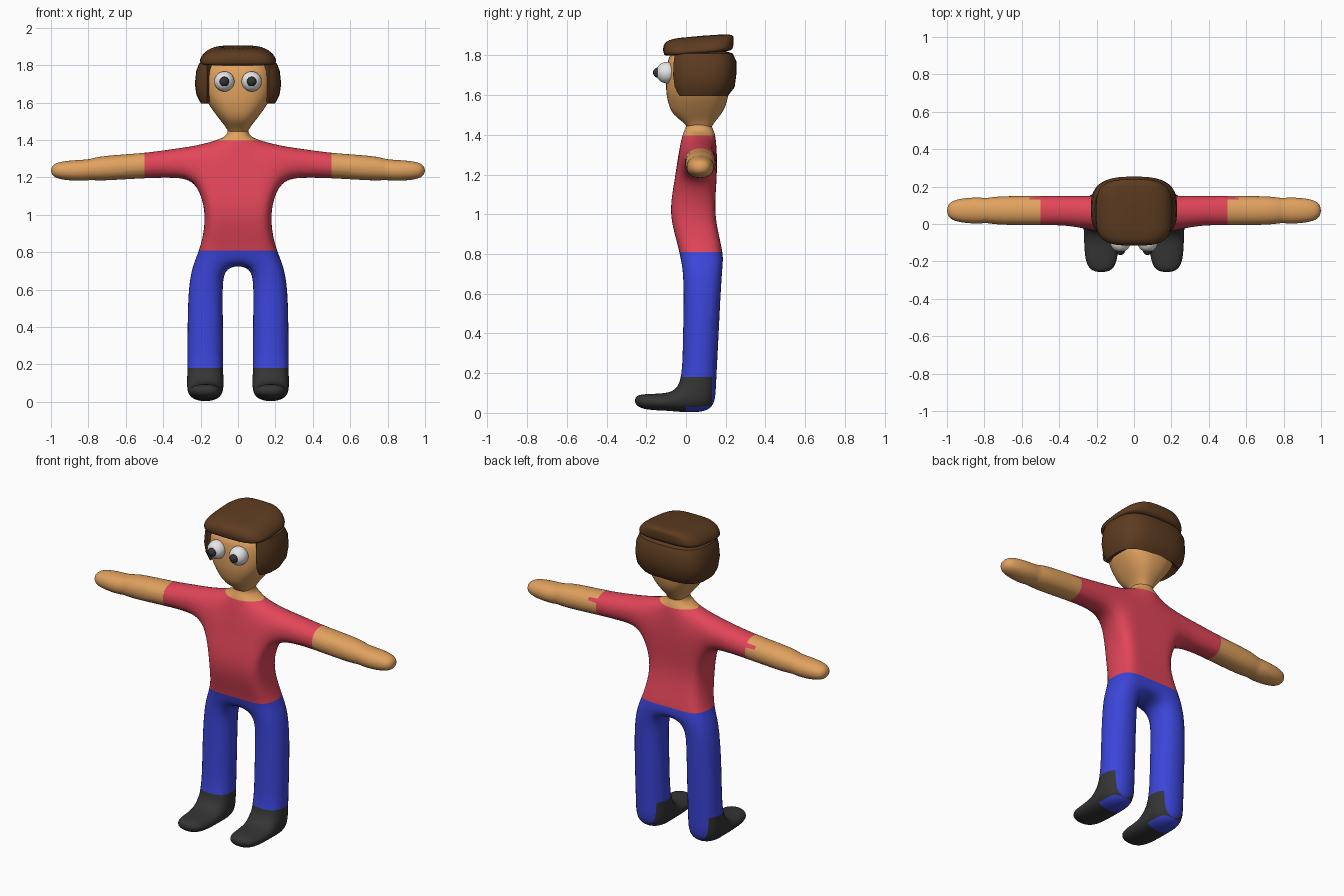
import bpy, bmesh, math

cube = bpy.data.objects.get("Cube")
if cube:
    bpy.data.objects.remove(cube)


def material(name, r, g, b):
    mat = bpy.data.materials.new(name)
    mat.use_nodes = True
    mat.diffuse_color = (r, g, b, 1)
    mat.node_tree.nodes["Principled BSDF"].inputs["Base Color"].default_value = (r, g, b, 1)
    return mat


SKIN = material("skin", .75, .36, .115)
RED = material("red shirt", .76, .06, .1)
BLUE = material("blue trousers", .045, .06, .7)
BLACK = material("dark grey", .035, .035, .035)
BROWN = material("brown hair", .11, .045, .015)
WHITE = material("eye white", .85, .85, .85)


def finish(name, bm, *mats, levels=0):
    """Turn a bmesh into a smooth object with an applied subdivision."""
    bmesh.ops.recalc_face_normals(bm, faces=bm.faces)
    mesh = bpy.data.meshes.new(name)
    bm.to_mesh(mesh)
    bm.free()
    obj = bpy.data.objects.new(name, mesh)
    bpy.context.collection.objects.link(obj)
    for mat in mats:
        mesh.materials.append(mat)
    if levels:
        obj.modifiers.new("subdivision", 'SUBSURF').levels = levels
        bpy.context.view_layer.objects.active = obj
        bpy.ops.object.modifier_apply(modifier="subdivision")
    obj.data.polygons.foreach_set("use_smooth", [True] * len(obj.data.polygons))
    return obj


def bridge(bm, r1, r2, skip=()):
    n = len(r1)
    for i in range(n):
        if i not in skip:
            bm.faces.new((r1[i], r1[(i + 1) % n], r2[(i + 1) % n], r2[i]))


def cut(bm, axis, value):
    """Add an edge loop where an axis plane crosses the mesh."""
    point, normal = [0, 0, 0], [0, 0, 0]
    point[axis], normal[axis] = value, 1
    bmesh.ops.bisect_plane(bm, geom=bm.verts[:] + bm.edges[:] + bm.faces[:],
                           plane_co=point, plane_no=normal)


# Body cage: torso rows of eight corners, then limbs and neck pulled out of it
body = bmesh.new()


def ring(points):
    return [body.verts.new(p) for p in points]


def limb(start, rings, skip=None):
    """Bridge successive four-corner rings and cap the end."""
    made = [start] + [ring(r) for r in rings]
    for i in range(len(made) - 1):
        bridge(body, made[i], made[i + 1], skip if skip and i == len(made) - 2 else ())
    body.faces.new(made[-1])
    return made


# z at middle, z at side, inner x, outer x, front y, back y
torso = [(.725, .735, .07, .25, -.025, .192),
         (.82, .82, .08, .205, -.03, .185),
         (1.0, 1.0, .08, .168, -.09, .138),
         (1.17, 1.185, .09, .225, -.055, .157),
         (1.415, 1.375, .085, .23, -.025, .157)]
rows = []
for zm, zs, b, a, yf, yb in torso:
    rows.append(ring([(-a, yf, zs), (-b, yf, zm), (b, yf, zm), (a, yf, zs),
                      (a, yb, zs), (b, yb, zm), (-b, yb, zm), (-a, yb, zs)]))
for i in range(4):
    bridge(body, rows[i], rows[i + 1], (3, 7) if i == 3 else ())
low, chest, top = rows[0], rows[3], rows[4]
body.faces.new((low[1], low[2], low[5], low[6]))
body.faces.new((top[2], top[3], top[4], top[5]))
body.faces.new((top[0], top[1], top[6], top[7]))

# Neck
limb([top[1], top[2], top[5], top[6]],
     [[(-w, f, z), (w, f, z), (w, b, z), (-w, b, z)]
      for z, w, f, b in [(1.43, .06, -.005, .135), (1.5, .055, 0, .13)]])

arm = [(.36, 1.275, .082, .084), (.5, 1.263, .072, .085), (.74, 1.248, .073, .084),
       (.785, 1.243, .06, .07), (.83, 1.237, .062, .078), (.94, 1.237, .056, .07),
       (1.004, 1.237, .032, .04)]
leg = [(.6, .1, -.018, .182), (.35, .1035, -.024, .17),
       (.135, .1035, -.027, .158), (-.003, .1, -.02, .152)]
foot = [(-.09, .1, .008, .1), (-.2, .095, .01, .1), (-.262, .055, .035, .09)]
for s in (1, -1):
    f, k = (3, 4) if s > 0 else (0, 7)
    # Arms and mitten hands
    limb([chest[f], chest[k], top[k], top[f]],
         [[(s * x, .072 - hy, z - hz), (s * x, .072 + hy, z - hz),
           (s * x, .072 + hy, z + hz), (s * x, .072 - hy, z + hz)] for x, z, hz, hy in arm])
    # Legs, leaving the lowest front side open for the foot
    fi, bi = (2, 5) if s > 0 else (1, 6)
    made = limb([low[fi], low[f], low[k], low[bi]],
                [[(s * (.175 - w), yf, z), (s * (.175 + w), yf, z),
                  (s * (.175 + w), yb, z), (s * (.175 - w), yb, z)] for z, w, yf, yb in leg],
                skip=(0,))
    up, dn = made[-2], made[-1]
    limb([dn[0], dn[1], up[1], up[0]],
         [[(s * (.175 - w), y, z0), (s * (.175 + w), y, z0),
           (s * (.175 + w), y, z1), (s * (.175 - w), y, z1)] for y, w, z0, z1 in foot])

body_obj = finish("body", body, SKIN, RED, BLUE, BLACK, levels=3)

# Clothing borders are cut in, then coloured by region
bm = bmesh.new()
bm.from_mesh(body_obj.data)
for axis, value in [(2, .18), (2, .81), (2, 1.397), (2, 1.29), (1, .13), (1, 0),
                    (0, .5), (0, -.5), (0, .56), (0, -.56)]:
    cut(bm, axis, value)
for face in bm.faces:
    c = face.calc_center_median()
    sleeve = .56 if c.y > .13 and c.z > 1.29 else .5
    heel = c.y > .13 or (face.normal.z < -.6 and c.y > 0)
    if c.z > 1.397 or abs(c.x) > sleeve:
        face.material_index = 0
    elif c.z > .81:
        face.material_index = 1
    else:
        face.material_index = 3 if c.z < .18 and not heel else 2
bm.to_mesh(body_obj.data)
bm.free()


def loft(rings, power, tilt=0, count=32):
    """Stack rounded-square rings (z, half width, front y, back y)."""
    bm = bmesh.new()
    made = []
    for z, w, yf, yb in rings:
        verts = []
        for i in range(count):
            t = 2 * math.pi * i / count
            c, s = math.cos(t), math.sin(t)
            x = math.copysign(abs(c) ** (2 / power), c) * w
            y = (yf + yb) / 2 + math.copysign(abs(s) ** (2 / power), s) * (yb - yf) / 2
            verts.append(bm.verts.new((x, y, z + tilt * (y - .07))))
        made.append(verts)
    for r1, r2 in zip(made, made[1:]):
        bridge(bm, r1, r2)
    return bm, made


# Head
bm, made = loft([(1.44, .05, .005, .13), (1.465, .062, -.015, .145), (1.5, .09, -.065, .175),
                 (1.54, .122, -.085, .2), (1.6, .165, -.1, .215), (1.66, .188, -.102, .22),
                 (1.76, .19, -.098, .22), (1.83, .16, -.08, .2)], 2.5)
bm.faces.new(made[-1])
finish("head", bm, SKIN, levels=1)

# Hair around the sides and back, open at the face
bm, made = loft([(1.595, .198, -.07, .21), (1.64, .222, -.086, .245), (1.7, .231, -.092, .253),
                 (1.77, .223, -.092, .254), (1.81, .208, -.09, .235), (1.83, .15, -.05, .17)], 2.9)
for side in (1, -1):
    cut(bm, 0, side * .165)
front = [f for f in bm.faces
         if abs(f.calc_center_median().x) < .165 and f.calc_center_median().y < .03]
bmesh.ops.delete(bm, geom=front, context='FACES')
hair = finish("hair_sides", bm, BROWN)
hair.modifiers.new("thickness", 'SOLIDIFY').thickness = .04
bpy.context.view_layer.objects.active = hair
hair.select_set(True)
bpy.ops.object.modifier_apply(modifier="thickness")
bpy.ops.object.shade_smooth_by_angle(angle=math.radians(40))
hair.select_set(False)

# Hair top with a fringe in front and an overhang behind
bm, made = loft([(1.808, .195, -.095, .215), (1.815, .208, -.112, .236), (1.845, .2, -.118, .24),
                 (1.873, .172, -.112, .241), (1.89, .135, -.09, .238), (1.898, .09, -.04, .2)],
                3.6, tilt=.08)
bm.faces.new(made[0])
bm.faces.new(made[-1])
finish("hair_top", bm, BROWN, levels=1)

# Eyes
for side, label in ((1, "left"), (-1, "right")):
    for part, y, radius, mat in (("eye", -.097, .054, WHITE), ("pupil", -.14, .026, BLACK)):
        bm = bmesh.new()
        bmesh.ops.create_uvsphere(bm, u_segments=24, v_segments=14, radius=radius)
        finish(label + "_" + part, bm, mat).location = (side * .073, y, 1.713)
